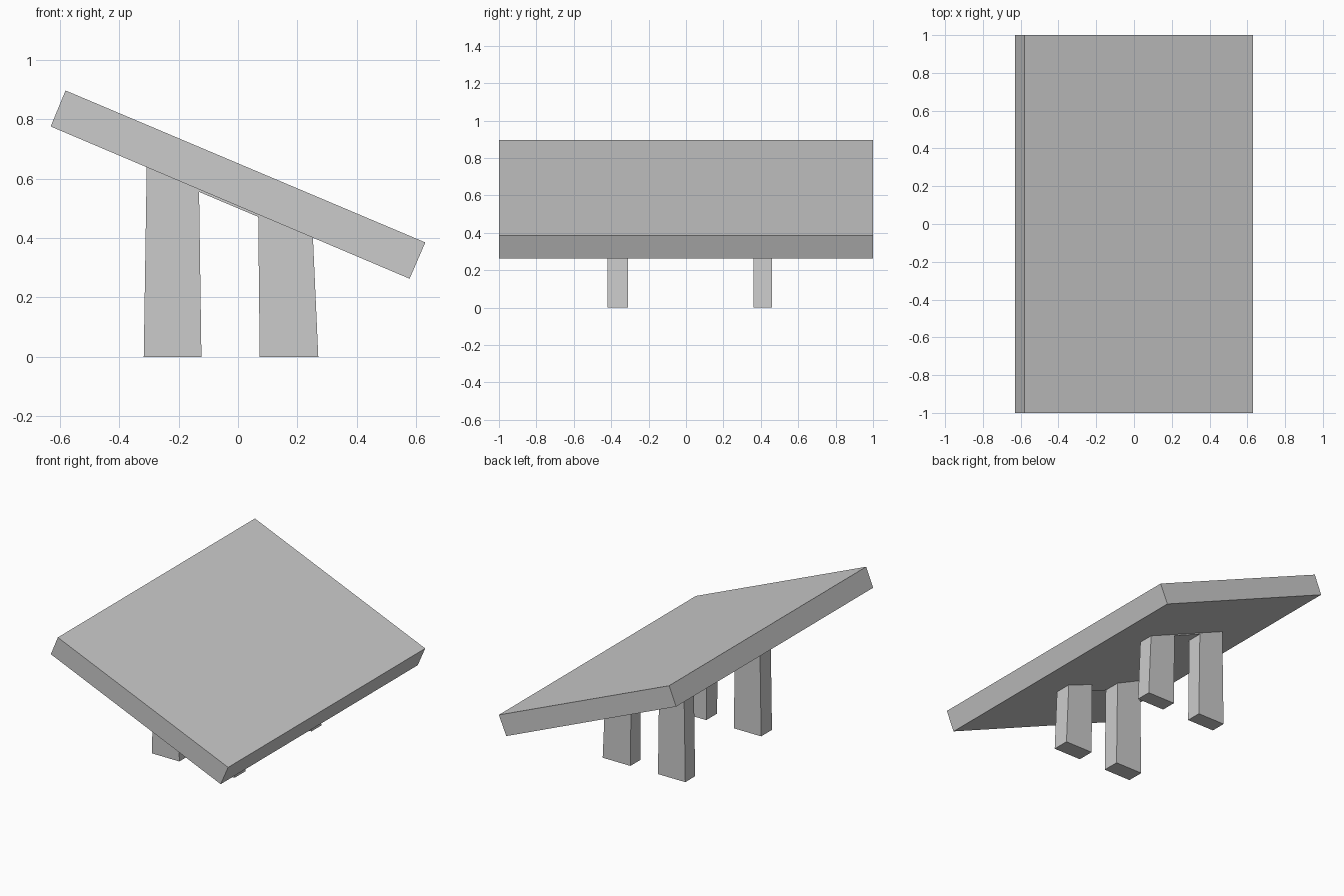
import bpy, bmesh

if "Cube" in bpy.data.objects:
    bpy.data.objects.remove(bpy.data.objects["Cube"])


def prism(name, profile, y0, y1):
    """Extrude an x-z profile along y."""
    bm = bmesh.new()
    face = bm.faces.new([bm.verts.new((x, y0, z)) for x, z in profile])
    ext = bmesh.ops.extrude_face_region(bm, geom=[face])
    verts = [v for v in ext["geom"] if isinstance(v, bmesh.types.BMVert)]
    bmesh.ops.translate(bm, verts=verts, vec=(0, y1 - y0, 0))
    bmesh.ops.recalc_face_normals(bm, faces=bm.faces)
    mesh = bpy.data.meshes.new(name)
    bm.to_mesh(mesh)
    bm.free()
    obj = bpy.data.objects.new(name, mesh)
    bpy.context.collection.objects.link(obj)
    return obj


# Tilted slab top
prism("slanted_top", [(-0.63, 0.775), (0.577, 0.263), (0.63, 0.385), (-0.58, 0.896)], -1, 1)

# Slightly tapered legs, cut to the slope of the slab
legs = {
    "high_leg": [(-0.317, 0), (-0.123, 0), (-0.131, 0.56), (-0.307, 0.638)],
    "low_leg": [(0.073, 0), (0.27, 0), (0.252, 0.401), (0.068, 0.476)],
}
rows = {"front": (-0.42, -0.31), "back": (0.36, 0.46)}
for row, (y0, y1) in rows.items():
    for leg, profile in legs.items():
        prism(f"{row}_{leg}", profile, y0, y1)

# Shallow bulge of the underside between the legs
prism("underside_bulge", [(-0.307, 0.638), (-0.131, 0.555), (0.068, 0.471), (0.252, 0.401)], -0.42, 0.46)
